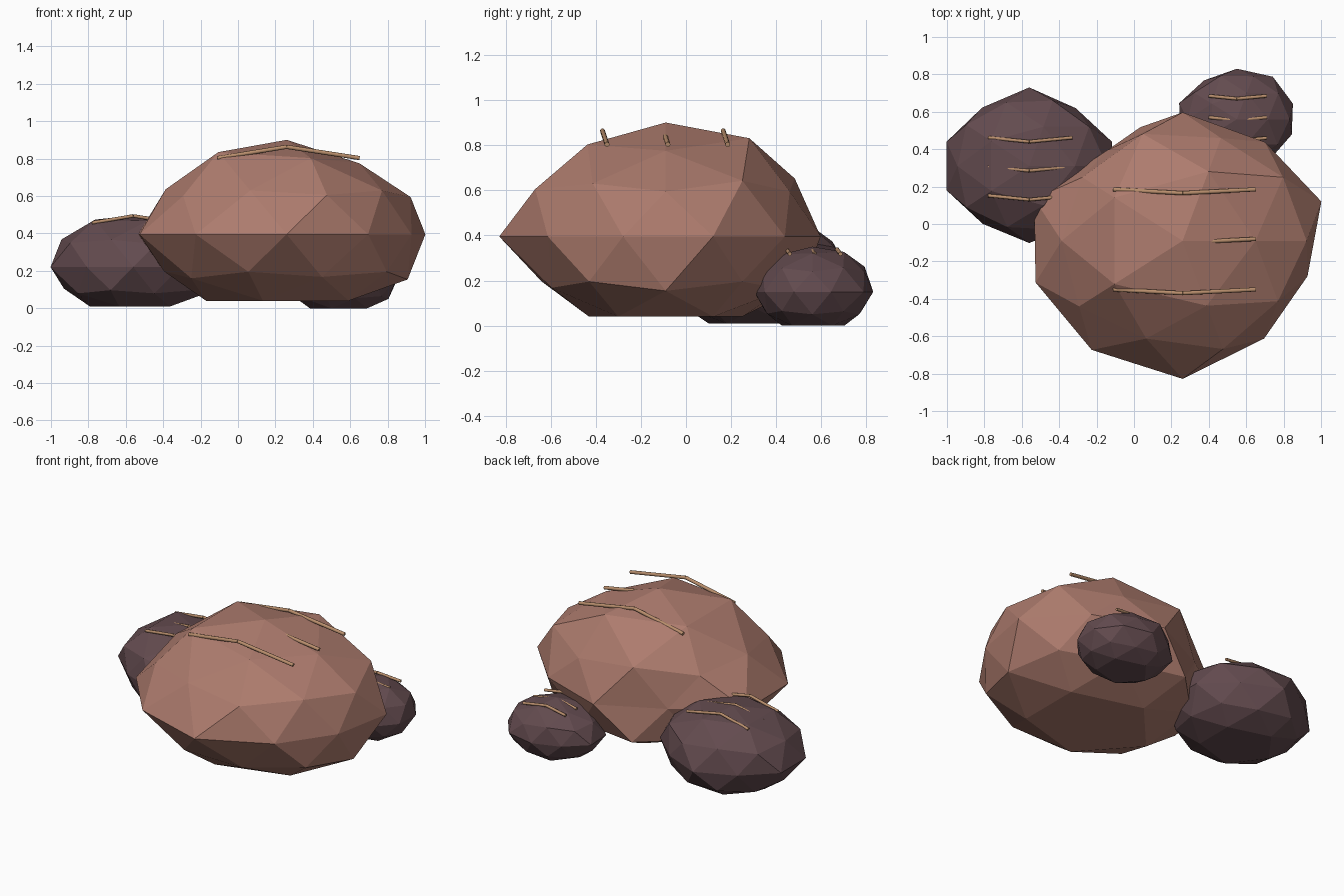
import bpy, bmesh, math
from mathutils import Vector

if "Cube" in bpy.data.objects:
    bpy.data.objects.remove(bpy.data.objects["Cube"])


def material(name, color):
    m = bpy.data.materials.new(name)
    m.diffuse_color = (*color, 1)
    m.use_nodes = True
    m.node_tree.nodes["Principled BSDF"].inputs["Base Color"].default_value = m.diffuse_color
    return m


CLAY = material("clay_brown", (0.42, 0.20, 0.155))
PLUM = material("dark_plum", (0.125, 0.07, 0.078))
STRAW = material("straw_tan", (0.48, 0.27, 0.15))


def finish(name, bm, mat, smooth=False):
    bmesh.ops.recalc_face_normals(bm, faces=bm.faces)
    for f in bm.faces:
        f.smooth = smooth and len(f.verts) == 4
    me = bpy.data.meshes.new(name)
    bm.to_mesh(me)
    bm.free()
    me.materials.append(mat)
    ob = bpy.data.objects.new(name, me)
    bpy.context.collection.objects.link(ob)


def rock(name, mat, center, scale, floor, top, upper1, upper2, equator, lower2, lower1):
    """Faceted boulder: an icosphere with a radial factor per vertex, ring by ring
    (anticlockwise from +x), cut flat at the floor."""
    bm = bmesh.new()
    bmesh.ops.create_icosphere(bm, subdivisions=2, radius=1)
    for v in bm.verts:
        v.co = -v.co
        deg = math.degrees(math.atan2(v.co.y, v.co.x)) % 360
        z = v.co.z
        if abs(z) > 0.95:
            f = top
        elif z > 0.7:
            f = upper1[round((deg - 36) / 72) % 5]
        elif z > 0.2:
            f = upper2[round(deg / 36) % 10]
        elif z > -0.2:
            f = equator[round((deg - 18) / 36) % 10]
        elif z > -0.7:
            f = lower2[round(deg / 36) % 10]
        else:
            f = lower1[round(deg / 72) % 5]
        v.co = Vector(c + s * f * p for c, s, p in zip(center, scale, v.co))
        v.co.z = max(v.co.z, floor)
    finish(name, bm, mat)


def twigs(name, paths, radius):
    """Thin bent sticks lying across the top of a boulder."""
    bm = bmesh.new()
    for path in paths:
        for a, b in zip(path, path[1:]):
            a, b = Vector(a), Vector(b)
            d = b - a
            mat = d.to_track_quat('Z', 'Y').to_matrix().to_4x4()
            mat.translation = (a + b) / 2
            bmesh.ops.create_cone(bm, cap_ends=True, segments=12, radius1=radius,
                                  radius2=radius, depth=d.length, matrix=mat)
    finish(name, bm, STRAW, smooth=True)


def bent(x0, x1, x2, y, dy, z, rise):
    return [(x0, y + dy, z), (x1, y, z + rise), (x2, y + dy, z)]


# Boulders
rock("large_boulder", CLAY, (0.26, -0.09, 0.395), (0.78, 0.68, 0.47), 0.04, 1.075,
     [0.95, 1.09, 1.10, 1.02, 0.95],
     [0.95, 1.0, 0.95, 1.04, 0.95, 0.975, 0.98, 0.95, 1.0, 0.95],
     [1.0, 0.96, 1.01, 0.88, 1.07, 1.06, 1.06, 1.085, 0.95, 0.90],
     [0.975, 0.95, 0.95, 1.05, 0.95, 0.94, 0.95, 0.95, 0.92, 0.95],
     [1, 1, 1.05, 1.05, 1])
rock("left_boulder", PLUM, (-0.56, 0.31, 0.22), (0.465, 0.42, 0.29), 0.01, 0.95,
     [1.0, 1.0, 1.03, 1.0, 1.0],
     [1.0, 1.0, 0.98, 1.0, 1.0, 0.97, 1.0, 0.96, 0.95, 1.0],
     [1.0, 0.91, 1.0, 0.92, 1.0, 1.0, 0.91, 0.98, 0.92, 1.0],
     [0.95, 0.92, 0.92, 0.95, 0.92, 0.89, 0.92, 0.95, 0.92, 0.95],
     [1, 1, 0.95, 0.95, 1])
rock("small_boulder", PLUM, (0.55, 0.56, 0.15), (0.315, 0.27, 0.20), 0.0, 1.0,
     [1.0, 1.04, 1.0, 0.98, 1.0],
     [1.0, 1.02, 1.0, 1.06, 1.0, 0.98, 0.95, 0.95, 0.95, 1.0],
     [1.0, 1.04, 1.0, 0.95, 1.03, 1.0, 0.97, 0.95, 0.97, 0.98],
     [0.95, 0.97, 0.95, 0.95, 0.92, 0.92, 0.92, 0.92, 0.92, 0.95],
     [1.05, 1.05, 1, 1, 1])

# Twigs, three per boulder
twigs("large_boulder_twigs",
      [bent(-0.11, 0.26, 0.65, y, 0.02, 0.803, 0.06) for y in (-0.37, -0.10, 0.165)], 0.011)
twigs("left_boulder_twigs",
      [bent(-0.78, -0.56, -0.33, y, 0.022, 0.457, 0.037) for y in (0.44, 0.285, 0.13)], 0.009)
twigs("small_boulder_twigs",
      [bent(0.40, 0.55, 0.71, y, 0.015, 0.318, 0.02) for y in (0.67, 0.555, 0.445)], 0.009)
